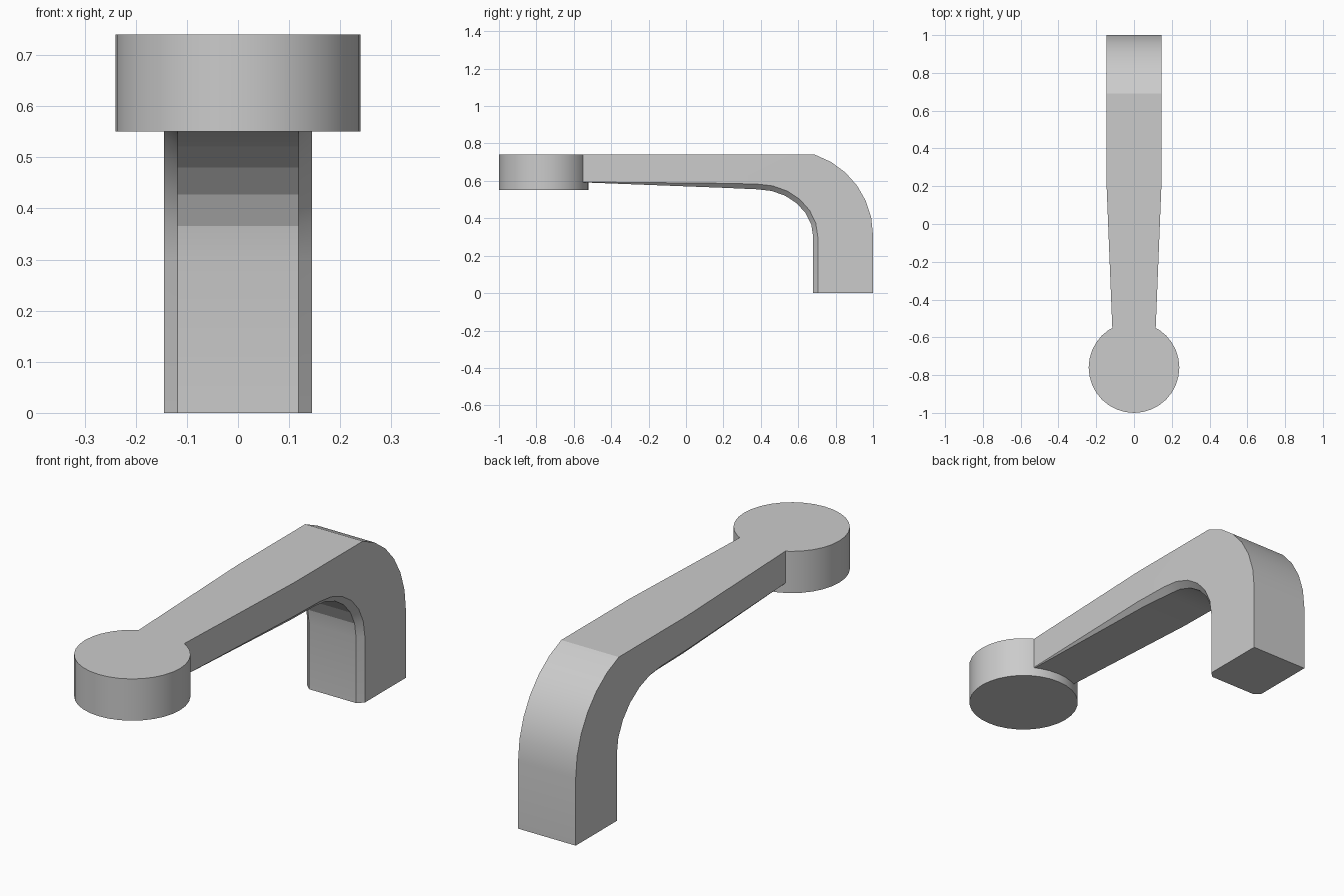
import bpy, bmesh
from math import sin, cos, pi, radians

cube = bpy.data.objects.get("Cube")
if cube:
    bpy.data.objects.remove(cube, do_unlink=True)

grey = bpy.data.materials.new("plain grey")
grey.use_nodes = True
colour = (0.6, 0.6, 0.6, 1)
grey.diffuse_color = colour
grey.node_tree.nodes["Principled BSDF"].inputs["Base Color"].default_value = colour

TOP = 0.74
STEPS = 6


def station(outer, side, inner, half, inner_half):
    """Ring across the arm: wide outer face, sides, chamfered inner face."""
    return [(-half, *outer), (half, *outer), (half, *side),
            (inner_half, *inner), (-inner_half, *inner), (-half, *side)]


# Tapered straight part of the arm
rings = [
    station((-0.57, TOP), (-0.57, 0.595), (-0.57, 0.592), 0.114, 0.112),
    station((-0.5, TOP), (-0.5, 0.594), (-0.5, 0.590), 0.117, 0.113),
    station((0.2, TOP), (0.2, 0.587), (0.2, 0.563), 0.145, 0.124),
]
# Bend: outer circular arc, inner elliptical arc
for i in range(STEPS + 1):
    t = 1 - i / STEPS
    a, b = radians(71.6) * t, pi / 2 * t
    rings.append(station((0.547 + 0.453 * cos(a), 0.31 + 0.453 * sin(a)),
                         (0.38 + 0.325 * cos(b), 0.30 + 0.283 * sin(b)),
                         (0.38 + 0.30 * cos(b), 0.30 + 0.255 * sin(b)),
                         0.145, 0.118))
# Foot
rings.append(station((1, 0), (0.705, 0), (0.68, 0), 0.145, 0.118))

bm = bmesh.new()
loops = [[bm.verts.new(p) for p in ring] for ring in rings]
for r0, r1 in zip(loops, loops[1:]):
    for j in range(6):
        k = (j + 1) % 6
        bm.faces.new((r0[j], r0[k], r1[k], r1[j]))
bm.faces.new(loops[0])
bm.faces.new(loops[-1])
bmesh.ops.recalc_face_normals(bm, faces=bm.faces)
mesh = bpy.data.meshes.new("curved_arm")
bm.to_mesh(mesh)
bm.free()
arm = bpy.data.objects.new("curved_arm", mesh)
bpy.context.collection.objects.link(arm)

# Round head
bpy.ops.mesh.primitive_cylinder_add(vertices=32, radius=0.24, depth=0.19,
                                    location=(0, -0.76, 0.645))
head = bpy.context.object
head.name = "round_head"

for part in (arm, head):
    part.data.materials.append(grey)
    bpy.ops.object.select_all(action='DESELECT')
    part.select_set(True)
    bpy.context.view_layer.objects.active = part
    bpy.ops.object.shade_smooth_by_angle(angle=radians(13.5))
